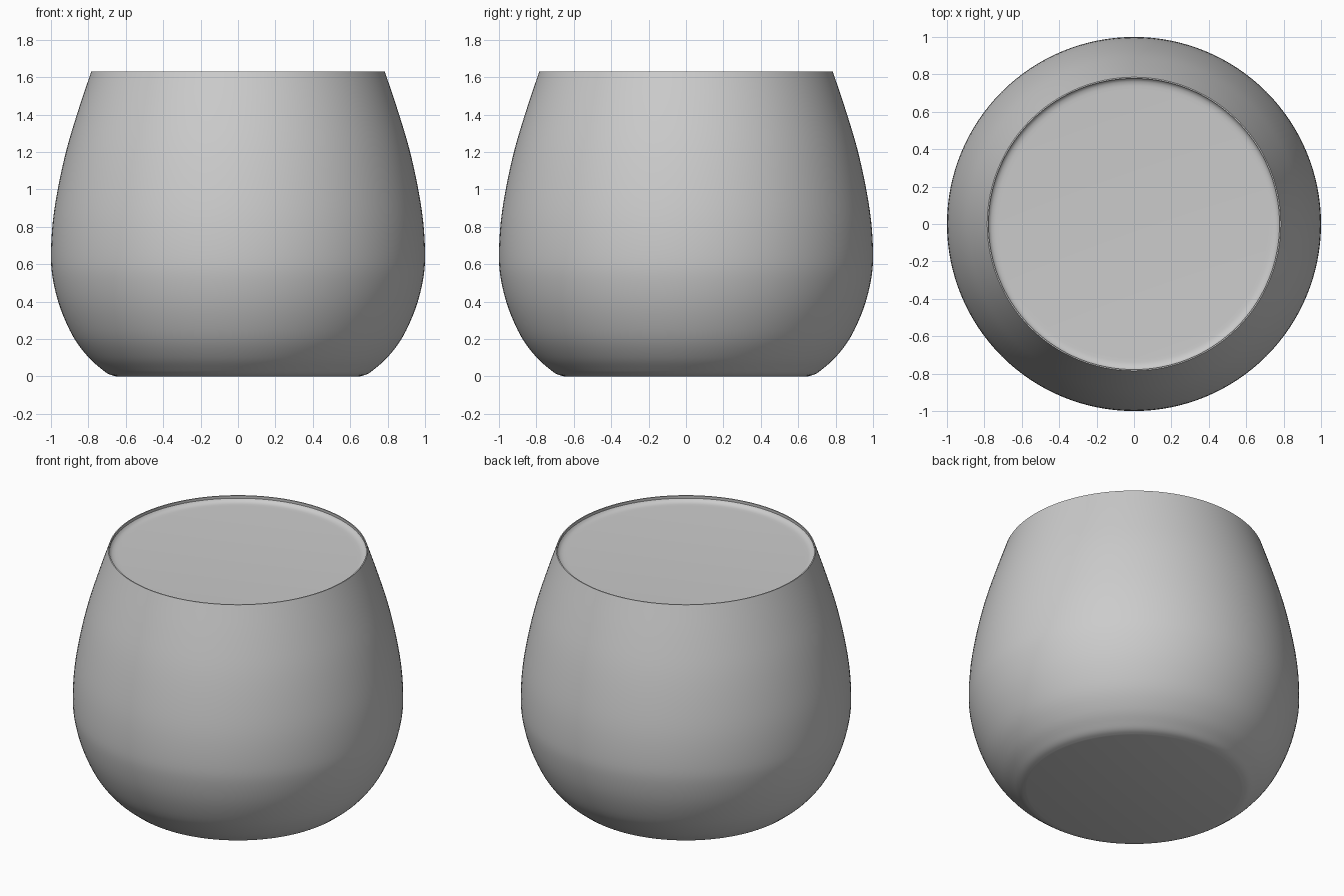
import bpy, math
from mathutils import Vector

if "Cube" in bpy.data.objects:
    bpy.data.objects.remove(bpy.data.objects["Cube"])

SEGMENTS = 128


def smooth_curve(points, steps=4):
    """Catmull-Rom curve through the profile points."""
    p = [Vector(q) for q in points]
    p = [2 * p[0] - p[1]] + p + [2 * p[-1] - p[-2]]
    out = []
    for i in range(1, len(p) - 2):
        a, b, c, d = p[i - 1:i + 3]
        for s in range(steps):
            t = s / steps
            out.append(0.5 * (2 * b + (c - a) * t + (2 * a - 5 * b + 4 * c - d) * t ** 2
                              + (3 * b - a - 3 * c + d) * t ** 3))
    return out + [p[-2]]


def lathe(name, profile, cap_start=False, cap_end=False):
    """Revolve an (r, z) profile around z."""
    n = SEGMENTS
    verts = [(r * math.cos(2 * math.pi * k / n), r * math.sin(2 * math.pi * k / n), z)
             for r, z in profile for k in range(n)]
    faces = [(i * n + k, i * n + (k + 1) % n, (i + 1) * n + (k + 1) % n, (i + 1) * n + k)
             for i in range(len(profile) - 1) for k in range(n)]
    if cap_start:
        faces.append(tuple(reversed(range(n))))
    if cap_end:
        faces.append(tuple(range(len(verts) - n, len(verts))))
    mesh = bpy.data.meshes.new(name)
    mesh.from_pydata(verts, [], faces)
    ob = bpy.data.objects.new(name, mesh)
    bpy.context.collection.objects.link(ob)
    bpy.ops.object.select_all(action='DESELECT')
    ob.select_set(True)
    bpy.context.view_layer.objects.active = ob
    bpy.ops.object.shade_smooth_by_angle(angle=math.radians(40))
    return ob


# Rounded tumbler wall with flat base and thin rim
wall = smooth_curve([(0.65, 0), (0.69, 0.012), (0.73, 0.04), (0.80, 0.103), (0.88, 0.21),
                     (0.95, 0.365), (0.99, 0.52), (1.0, 0.65), (0.99, 0.83), (0.96, 1.02),
                     (0.915, 1.22), (0.855, 1.42), (0.785, 1.63)])
rim = [Vector((0.778, 1.63)), Vector((0.779, 1.612))]
lathe("tumbler", wall + rim, cap_start=True)

# Filling with a curved edge where it meets the wall
filling = smooth_curve([(0.779, 1.612), (0.772, 1.604), (0.762, 1.597), (0.745, 1.592),
                        (0.72, 1.59)])
lathe("filling", filling, cap_end=True)
